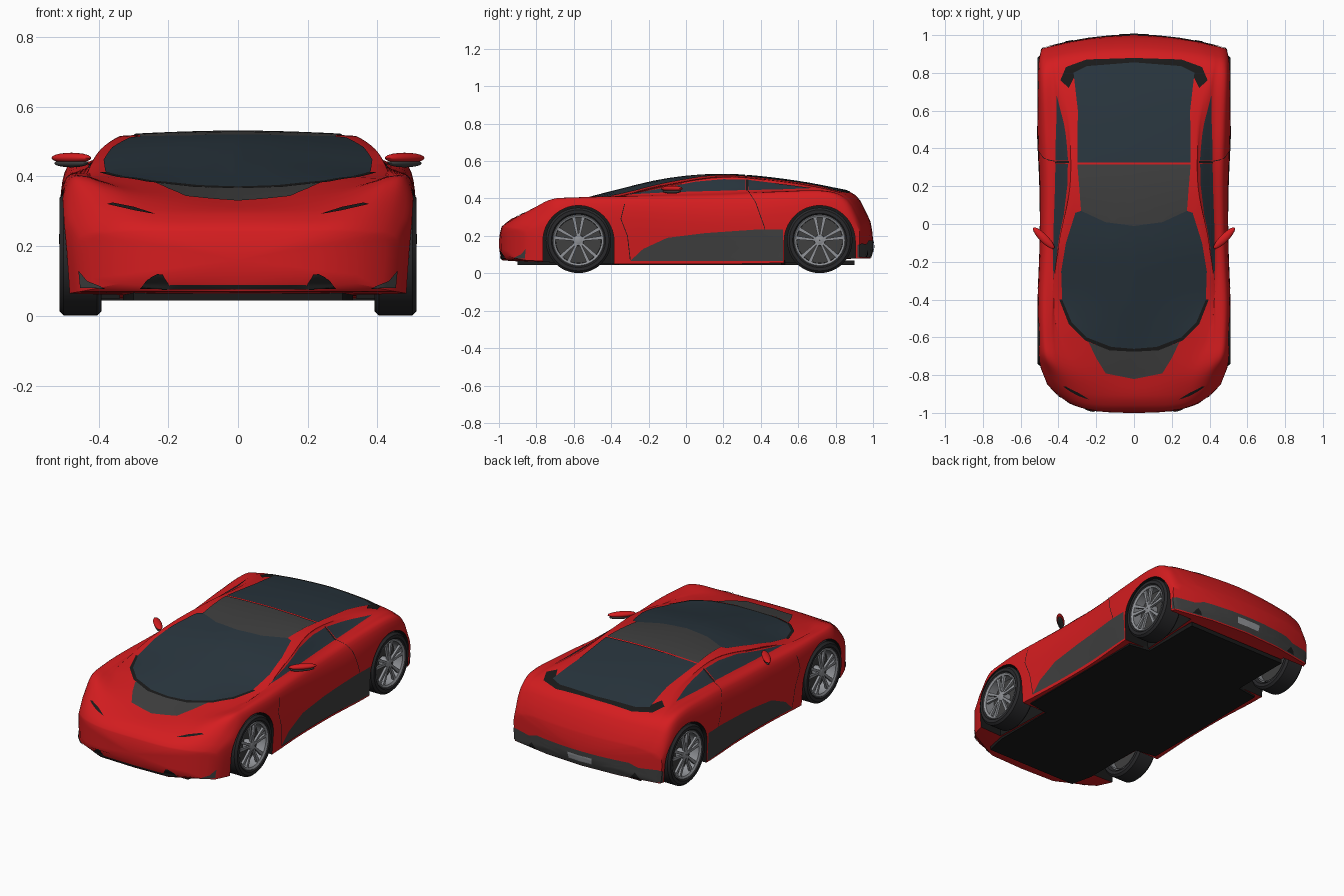
import bpy, bmesh, math
from mathutils import Vector, Matrix
from mathutils.bvhtree import BVHTree

if "Cube" in bpy.data.objects:
    bpy.data.objects.remove(bpy.data.objects["Cube"])


def material(name, r, g, b):
    m = bpy.data.materials.new(name)
    m.diffuse_color = (r, g, b, 1)
    m.use_nodes = True
    m.node_tree.nodes["Principled BSDF"].inputs["Base Color"].default_value = m.diffuse_color
    return m


RED = material("red_paint", .66, .012, .014)
GLASS = material("dark_glass", .022, .036, .048)
BLACK = material("black", .01, .01, .01)
DARK = material("dark_grey", .05, .05, .05)
TYRE = material("tyre_rubber", .022, .022, .024)
ALLOY = material("alloy", .28, .29, .31)


def make(name, bm, mat, angle=35):
    me = bpy.data.meshes.new(name)
    bm.to_mesh(me)
    bm.free()
    ob = bpy.data.objects.new(name, me)
    bpy.context.collection.objects.link(ob)
    me.materials.append(mat)
    smooth(ob, angle)
    return ob


def smooth(ob, angle):
    bpy.ops.object.select_all(action='DESELECT')
    ob.select_set(True)
    bpy.context.view_layer.objects.active = ob
    bpy.ops.object.shade_smooth_by_angle(angle=math.radians(angle))


def spline(xs, ys, x):
    n = len(xs)
    i = max(k for k in range(n - 1) if xs[k] <= x or k == 0)

    def slope(k):
        a, b = max(k - 1, 0), min(k + 1, n - 1)
        return (ys[b] - ys[a]) / (xs[b] - xs[a])
    h = xs[i + 1] - xs[i]
    t = (x - xs[i]) / h
    return ((2*t**3 - 3*t*t + 1) * ys[i] + (t**3 - 2*t*t + t) * h * slope(i)
            + (3*t*t - 2*t**3) * ys[i + 1] + (t**3 - t*t) * h * slope(i + 1))


# Body guide rails: half width and height at each station along y
ST = [-1, -.94, -.8, -.6, -.4, -.1, .2, .5, .8, .93, 1]
RX = [[0] * 11,
      [.20, .22, .26, .35, .395, .365, .305, .30, .32, .32, .30],
      [.30, .33, .37, .41, .42, .39, .345, .355, .40, .40, .37],
      [.38, .41, .43, .44, .435, .43, .42, .42, .43, .44, .42],
      [.44, .465, .475, .485, .49, .48, .475, .48, .49, .485, .47],
      [.46, .495, .505, .507, .51, .50, .50, .51, .51, .505, .49],
      [.45, .48, .495, .50, .495, .48, .48, .50, .505, .50, .48]]
RZ = [[.25, .295, .335, .385, .437, .505, .528, .505, .455, .41, .28],
      [.25, .295, .35, .388, .41, .48, .518, .495, .447, .40, .28],
      [.25, .305, .372, .393, .405, .465, .505, .48, .445, .395, .275],
      [.245, .308, .388, .402, .41, .425, .435, .44, .437, .388, .265],
      [.235, .295, .377, .397, .40, .397, .402, .425, .425, .37, .25],
      [.20, .25, .29, .31, .30, .28, .28, .31, .31, .29, .20],
      [.07, .065, .06, .055, .05, .05, .05, .055, .07, .08, .08]]


def ease(t):
    t = min(max(t, 0), 1)
    return t * t * (3 - 2 * t)


def bow(x, y, z):
    front, back = ease((-y - .6) / .4), ease((y - .6) / .4)
    return Vector((x, y + .2*front*(abs(x)/.505)**4 - .06*back*(x/.5)**2, z))


def section(y):
    px = [spline(ST, r, y) for r in RX]
    pz = [spline(ST, r, y) for r in RZ]
    vs = range(-1, 7)
    xs, zs = [-px[1]] + px, [pz[1]] + pz
    half = [(spline(vs, xs, k / 4) if k else 0, spline(vs, zs, k / 4)) for k in range(25)]
    half += [(px[6] * .5, pz[6]), (0, pz[6])]
    return half + [(-x, z) for x, z in reversed(half[1:-1])]


# Body shell: lofted sections with rounded nose and tail caps
bm = bmesh.new()
rings = []


def cap(side, s):
    return [bow(x * s, side * (.985 + .015 * (1 - s*s)), .16 + (z - .16) * s)
            for x, z in section(side)]


N = 76
rows = [cap(-1, s) for s in (.25, .5, .75, .92)]
rows += [[bow(x, y * .985, z) for x, z in section(y)] for y in (-1 + 2*i/N for i in range(N + 1))]
rows += [cap(1, s) for s in (.92, .75, .5, .25)]
rings = [[bm.verts.new(p) for p in row] for row in rows]
n = len(rings[0])
for a, b in zip(rings, rings[1:]):
    for i in range(n):
        bm.faces.new((a[i], a[(i+1) % n], b[(i+1) % n], b[i]))
for ring, y in ((rings[0], -1), (rings[-1], 1)):
    tip = bm.verts.new((0, y, .16))
    for i in range(n):
        bm.faces.new((ring[i], ring[(i+1) % n], tip))
bmesh.ops.recalc_face_normals(bm, faces=bm.faces)
SKIN = BVHTree.FromBMesh(bm)
body = make("body_shell", bm, RED)

# Wheel arches cut from the body
for wy in (-.575, .715):
    for side in (-1, 1):
        bm = bmesh.new()
        arch = [(wy + .19*math.cos(math.pi*i/32), .172 + .19*math.sin(math.pi*i/32)) for i in range(33)]
        arch += [(wy - .19, -.1), (wy + .19, -.1)]
        f = bm.faces.new([bm.verts.new((side * .34, y, z)) for y, z in arch])
        ext = bmesh.ops.extrude_face_region(bm, geom=[f])
        bmesh.ops.translate(bm, vec=(side * .4, 0, 0),
                            verts=[v for v in ext['geom'] if isinstance(v, bmesh.types.BMVert)])
        bmesh.ops.recalc_face_normals(bm, faces=bm.faces)
        cutter = make("arch_cutter", bm, BLACK)
        cutter.hide_render = True
        mod = body.modifiers.new("arch", 'BOOLEAN')
        mod.operation, mod.solver, mod.object = 'DIFFERENCE', 'EXACT', cutter
        mod.material_mode = 'TRANSFER'
        bpy.context.view_layer.objects.active = body
        bpy.ops.object.modifier_apply(modifier=mod.name)
        bpy.data.objects.remove(cutter)
smooth(body, 35)

# Panels projected onto the body skin from one direction, mirrored in x
VIEW = {'top': (lambda a, b: Vector((a, b, 2)), Vector((0, 0, -1))),
        'side': (lambda a, b: Vector((2, a, b)), Vector((-1, 0, 0))),
        'front': (lambda a, b: Vector((a, -2, b)), Vector((0, 1, 0))),
        'back': (lambda a, b: Vector((a, 2, b)), Vector((0, -1, 0)))}


def panel(name, view, pts, mat, lift=.004, cuts=7):
    start, ray = VIEW[view]
    bm = bmesh.new()
    bm.faces.new([bm.verts.new((a, b, 0)) for a, b in pts])
    bmesh.ops.triangulate(bm, faces=bm.faces[:])
    bmesh.ops.subdivide_edges(bm, edges=bm.edges[:], cuts=cuts, use_grid_fill=True)
    for v in bm.verts:
        o = start(v.co.x, v.co.y)
        hit, nor, _, _ = SKIN.ray_cast(o, ray)
        if hit is None:
            hit, nor, _, _ = SKIN.find_nearest(o + ray * 1.5)
        centre = abs(v.co.x) < 1e-5 and view != 'side'
        v.co = hit + nor * lift
        if centre:
            v.co.x = 0
    bm.normal_update()
    for f in bm.faces:
        if f.normal.dot(ray) > 0:
            f.normal_flip()
    ob = make(name, bm, mat)
    ob.modifiers.new("mirror", 'MIRROR')
    return ob


def seam(name, view, path, w=.004):
    back = [(a + w, b) for a, b in reversed(path)]
    panel(name, view, path + back, BLACK, .002, 4)


# Glass, roof and bonnet panels
panel("windscreen", 'top', [(0, -.66), (.12, -.65), (.25, -.6), (.33, -.52), (.38, -.4), (.385, -.25),
      (.36, -.1), (.31, .06), (.28, .07), (.15, .01), (0, -.01)], GLASS)
panel("cowl_surround", 'top', [(0, -.68), (.13, -.67), (.26, -.615), (.345, -.53), (.395, -.4),
      (.37, -.4), (.31, -.51), (.24, -.58), (.12, -.63), (0, -.64)], BLACK, .003)
panel("roof_panel", 'top', [(0, -.01), (.15, .01), (.28, .07), (.29, .2), (.30, .315), (0, .315)], DARK)
panel("rear_window", 'top', [(0, .325), (.30, .325), (.297, .6), (.32, .8), (.25, .835), (0, .855)], GLASS)
panel("rear_window_surround", 'top', [(0, .84), (.24, .82), (.31, .79), (.345, .72), (.39, .76),
      (.36, .83), (.25, .87), (0, .878)], BLACK, .003)
panel("bonnet_vent", 'top', [(0, -.675), (.13, -.668), (.24, -.625), (.2, -.71), (.15, -.79), (0, -.82)], DARK)
seam("roof_seam", 'side', [(.32, .44), (.322, .5)], .012)

# Side windows, door and sill panels
panel("door_window", 'side', [(-.32, .417), (-.1, .457), (.05, .487), (.2, .5), (.318, .497),
      (.318, .442), (.1, .436), (-.1, .43)], GLASS)
panel("quarter_window", 'side', [(.335, .496), (.5, .475), (.68, .452), (.5, .445), (.335, .442)], GLASS)
panel("side_intake", 'side', [(-.3, .065), (-.23, .13), (-.1, .19), (.1, .215), (.39, .235), (.52, .235),
      (.52, .065)], DARK)
seam("door_front_seam", 'side', [(-.30, .07), (-.315, .2), (-.35, .29), (-.33, .37)])
seam("door_rear_seam", 'side', [(.30, .10), (.42, .24), (.37, .38), (.33, .44)])

# Nose details
panel("headlight", 'front', [(.235, .289), (.29, .298), (.375, .318), (.36, .322), (.30, .31)], BLACK)
panel("front_lip", 'front', [(0, .077), (.22, .077), (.2, .09), (0, .09)], BLACK)
panel("front_intake", 'front', [(.19, .08), (.28, .08), (.26, .105), (.23, .12), (.215, .118)], BLACK, .005)
panel("corner_intake", 'front', [(.38, .08), (.45, .08), (.455, .13), (.43, .1)], DARK)

# Tail details
panel("rear_bumper", 'back', [(0, .086), (.46, .086), (.475, .16), (.36, .155), (.3, .175), (0, .175)], DARK)
panel("rear_bumper_side", 'side', [(.915, .086), (.94, .086), (.935, .16), (.915, .15)], DARK, .004, 3)
panel("number_plate", 'back', [(0, .115), (.075, .115), (.08, .15), (0, .15)], ALLOY, .008)
panel("exhaust", 'back', [(.31, .09), (.37, .09), (.34, .125)], BLACK, .007)

# Underbody tray
bm = bmesh.new()
half = [(.3, -.9), (.33, -.77), (.33, -.38), (.46, -.36), (.46, .51), (.33, .53), (.33, .9)]
f = bm.faces.new([bm.verts.new((x, y, .044)) for x, y in half + [(-x, y) for x, y in reversed(half)]])
ext = bmesh.ops.extrude_face_region(bm, geom=[f])
bmesh.ops.translate(bm, vec=(0, 0, .025), verts=[v for v in ext['geom'] if isinstance(v, bmesh.types.BMVert)])
bmesh.ops.recalc_face_normals(bm, faces=bm.faces)
make("underbody", bm, BLACK)

# Door mirrors
for side in (-1, 1):
    for name, mat, z, size in (("mirror_shell", RED, .453, (.078, .022, .015)),
                               ("mirror_base", DARK, .438, (.068, .016, .012))):
        bm = bmesh.new()
        bmesh.ops.create_uvsphere(bm, u_segments=20, v_segments=10, radius=1)
        bmesh.ops.scale(bm, vec=size, verts=bm.verts)
        ob = make(name, bm, mat)
        ob.location = (side * .478, -.075, z)
        ob.rotation_euler.z = side * math.radians(45)


# Wheels: turned tyre and rim, five twin spokes, hub and brake disc
def turned(bm, profile, steps=48):
    rows = [[bm.verts.new((x, r*math.cos(2*math.pi*k/steps), r*math.sin(2*math.pi*k/steps)))
             for x, r in profile] for k in range(steps)]
    for k in range(steps):
        a, b = rows[k], rows[(k + 1) % steps]
        for i in range(len(profile) - 1):
            bm.faces.new((a[i], a[i+1], b[i+1], b[i]))
    bmesh.ops.recalc_face_normals(bm, faces=bm.faces)


tyre, rim, disc = bmesh.new(), bmesh.new(), bmesh.new()
turned(tyre, [(.046, .132), (.06, .145), (.06, .163), (.048, .175), (-.048, .175), (-.06, .163),
              (-.06, .145), (-.046, .132)])
turned(rim, [(-.05, .136), (.05, .14), (.056, .134), (.05, .123), (-.05, .126)])
turned(rim, [(.0, .03), (.045, .028), (.05, .018), (.05, .001)])
turned(disc, [(-.015, .001), (-.015, .122), (-.005, .122), (-.005, .001)])
for k in range(5):
    for off in (-.2, .2):
        res = bmesh.ops.create_cube(rim, size=1)['verts']
        for v in res:
            w = .011 if v.co.z < 0 else .019
            v.co = (v.co.x * .014 + .042, v.co.y * w, .073 + v.co.z * .112)
        bmesh.ops.transform(rim, matrix=Matrix.Rotation(2*math.pi*k/5 + off, 4, 'X'), verts=res)
parts = [make("tyre", tyre, TYRE), make("rim", rim, ALLOY), make("brake_disc", disc, DARK)]
for wy in (-.575, .715):
    for side in (-1, 1):
        for part in parts:
            ob = part.copy()
            bpy.context.collection.objects.link(ob)
            ob.location = (side * .452, wy, .176)
            ob.rotation_euler.z = 0 if side > 0 else math.pi
for part in parts:
    bpy.data.objects.remove(part)
